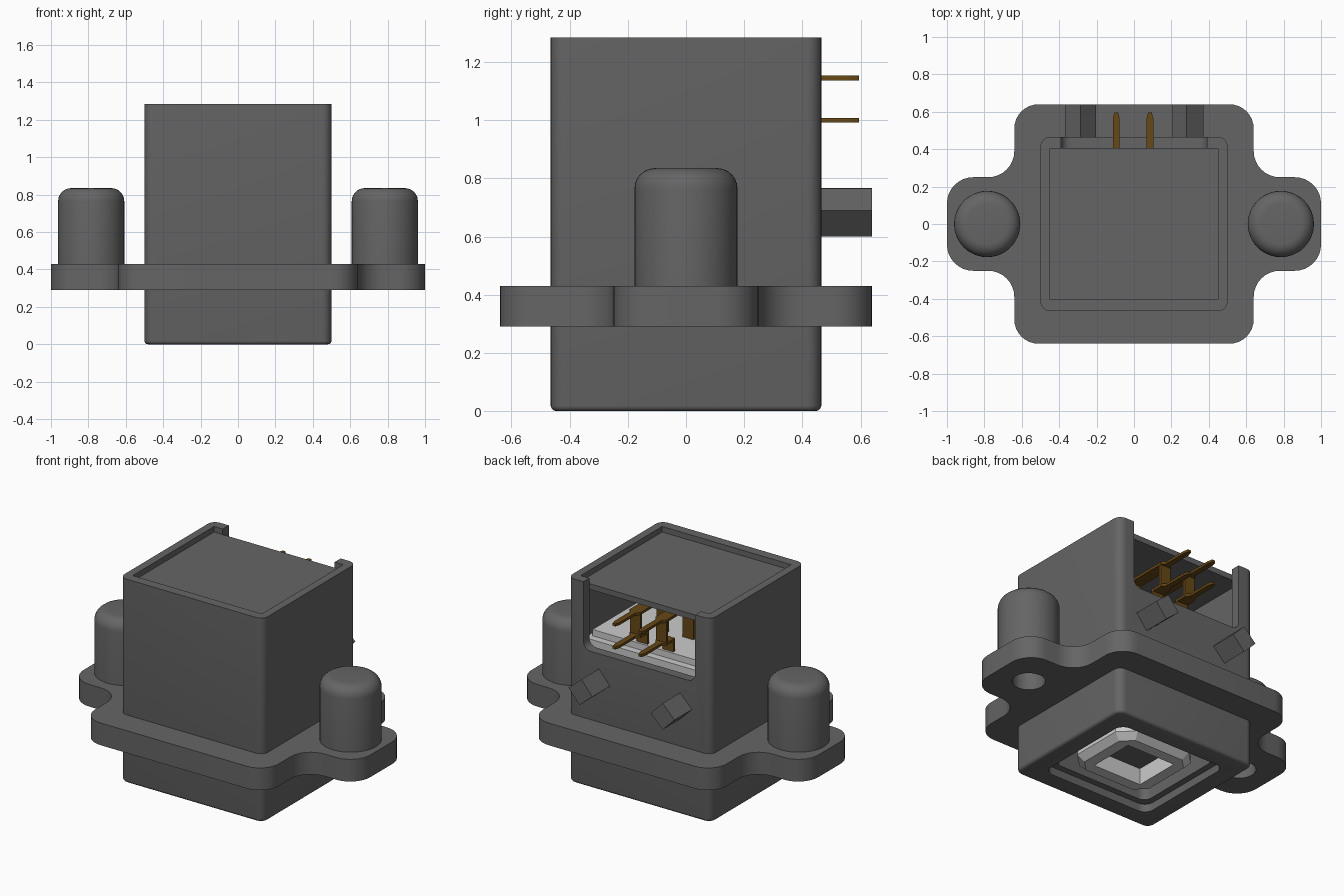
import bpy, bmesh, math
from mathutils import Vector

if "Cube" in bpy.data.objects:
    bpy.data.objects.remove(bpy.data.objects["Cube"], do_unlink=True)


def material(name, rgb):
    m = bpy.data.materials.new(name)
    m.use_nodes = True
    m.diffuse_color = (*rgb, 1)
    b = m.node_tree.nodes["Principled BSDF"]
    b.inputs["Base Color"].default_value = (*rgb, 1)
    b.inputs["Roughness"].default_value = 0.6
    return m


GREY = material("dark grey plastic", (0.13, 0.13, 0.13))
WHITE = material("light grey plastic", (0.6, 0.6, 0.6))
BRASS = material("brass", (0.135, 0.065, 0.008))


def rounded(corners, seg=8):
    """Outline from (x, y, radius) corners, convex or concave."""
    out = []
    n = len(corners)
    for i, (x, y, r) in enumerate(corners):
        p = Vector((x, y))
        if r == 0:
            out.append(p)
            continue
        u = (Vector(corners[i - 1][:2]) - p).normalized()
        v = (Vector(corners[(i + 1) % n][:2]) - p).normalized()
        half = u.angle(v) / 2
        t = r / math.tan(half)
        c = p + (u + v).normalized() * (r / math.sin(half))
        s, e = p + u * t - c, p + v * t - c
        a = math.atan2(s.y, s.x)
        d = math.atan2(s.x * e.y - s.y * e.x, s.dot(e))
        out += [c + Vector((math.cos(a + d * k / seg), math.sin(a + d * k / seg))) * r
                for k in range(seg + 1)]
    return out


def rect(hx, hy, r=0.0, cx=0, cy=0):
    return [(cx + hx, cy - hy, r), (cx + hx, cy + hy, r),
            (cx - hx, cy + hy, r), (cx - hx, cy - hy, r)]


def finish(bm, name, mat):
    bmesh.ops.recalc_face_normals(bm, faces=bm.faces)
    me = bpy.data.meshes.new(name)
    bm.to_mesh(me)
    bm.free()
    ob = bpy.data.objects.new(name, me)
    bpy.context.collection.objects.link(ob)
    me.materials.append(mat)
    return ob


def prism(name, corners, z0, z1, mat, seg=8, bottom_bevel=0, bevel_seg=3, along_y=False):
    """Extrude an outline from z0 to z1 (or an x-z outline along y)."""
    bm = bmesh.new()
    lift = (lambda p, h: (p.x, h, p.y)) if along_y else (lambda p, h: (p.x, p.y, h))
    face = bm.faces.new([bm.verts.new(lift(p, z0)) for p in rounded(corners, seg)])
    rim = list(face.edges)
    ext = bmesh.ops.extrude_face_region(bm, geom=[face], use_keep_orig=True)
    move = (0, z1 - z0, 0) if along_y else (0, 0, z1 - z0)
    bmesh.ops.translate(bm, vec=move,
                        verts=[g for g in ext["geom"] if isinstance(g, bmesh.types.BMVert)])
    bmesh.ops.recalc_face_normals(bm, faces=bm.faces)
    if bottom_bevel:
        bmesh.ops.bevel(bm, geom=rim, offset=bottom_bevel, segments=bevel_seg,
                        profile=0.5, affect='EDGES')
    return finish(bm, name, mat)


def cut(ob, cutters):
    """Subtract each cutter, bake the result and delete the cutters."""
    for c in cutters:
        c.hide_render = True
        m = ob.modifiers.new("cut", 'BOOLEAN')
        m.operation, m.solver, m.object = 'DIFFERENCE', 'EXACT', c
    dg = bpy.context.evaluated_depsgraph_get()
    me = bpy.data.meshes.new_from_object(ob.evaluated_get(dg))
    ob.modifiers.clear()
    ob.data = me
    for c in cutters:
        bpy.data.objects.remove(c, do_unlink=True)


def smooth(ob):
    bpy.ops.object.select_all(action='DESELECT')
    ob.select_set(True)
    bpy.context.view_layer.objects.active = ob
    bpy.ops.object.shade_smooth_by_angle(angle=math.radians(35))


# Housing: open top pocket, rear window and stepped socket underneath
housing = prism("housing", rect(0.5, 0.465, 0.05), 0, 1.285, GREY, bottom_bevel=0.018)
window = [(-0.39, 1.4, 0), (-0.39, 0.86, 0.05), (0.39, 0.86, 0.05), (0.39, 1.4, 0)]
cut(housing, [
    prism("pocket_cutter", rect(0.45, 0.405), 0.8, 1.4, GREY),
    prism("window_cutter", window, 0.38, 0.6, GREY, seg=4, along_y=True),
    prism("socket_cutter", rect(0.38, 0.345, 0.06), -0.1, 0.05, GREY),
    prism("inner_socket_cutter", rect(0.34, 0.305, 0.05), -0.1, 0.22, GREY),
])
smooth(housing)

# Lid sits just below the rim
prism("lid", rect(0.45, 0.405), 1.215, 1.25, GREY)

# Mounting flange with two ears, pierced by the post holes
quarter = [(1, 0.25, 0.14), (0.64, 0.25, 0.14), (0.64, 0.64, 0.13)]
half = quarter + [(-x, y, r) for x, y, r in reversed(quarter)]
flange = prism("mounting_flange", half + [(-x, -y, r) for x, y, r in half], 0.29, 0.43, GREY)
cut(flange, [prism("hole_cutter", rect(0.095, 0.095, 0.0949, cx=s * 0.785), 0.2, 0.5, GREY)
             for s in (-1, 1)]
    + [prism("core_cutter", rect(0.48, 0.445), 0.2, 0.5, GREY)])
smooth(flange)

# Hollow round posts on the ears
profile = [(0, 0.7), (0.095, 0.7), (0.095, 0.43), (0.177, 0.43)]
profile += [(0.107 + 0.07 * math.cos(a), 0.765 + 0.07 * math.sin(a))
            for a in [math.pi / 2 * k / 6 for k in range(7)]] + [(0, 0.835)]
for side, s in (("right", -1), ("left", 1)):
    bm = bmesh.new()
    vs = [bm.verts.new((r, 0, z)) for r, z in profile]
    es = [bm.edges.new(p) for p in zip(vs, vs[1:])]
    bmesh.ops.spin(bm, geom=vs + es, cent=(0, 0, 0), axis=(0, 0, 1),
                   angle=2 * math.pi, steps=48)
    bmesh.ops.remove_doubles(bm, verts=bm.verts, dist=1e-4)
    post = finish(bm, side + "_post", GREY)
    post.location.x = s * 0.785
    smooth(post)

# Square keys turned on edge at the back
for side, cx, turn in (("right", -0.285, 45), ("left", 0.288, 50)):
    corners = [(cx + 0.083 * math.cos(a), 0.683 + 0.083 * math.sin(a), 0)
               for a in [math.radians(turn + 45 + 90 * k) for k in range(4)]]
    prism(side + "_key", corners, 0.44, 0.64, GREY, along_y=True)

# Light insert: stepped carrier seen through the window
prism("carrier_base", rect(0.445, 0.375), 0.79, 0.885, WHITE)
prism("carrier_step", rect(0.42, 0.33), 0.88, 0.925, WHITE)

# Light insert: chamfered plug in the socket with a hollow centre
plug = prism("socket_plug", rect(0.28, 0.26, 0.09), 0.03, 0.24, WHITE,
             seg=1, bottom_bevel=0.04, bevel_seg=1)
cut(plug, [prism("plug_cutter", rect(0.17, 0.15), -0.1, 0.14, WHITE)])
prism("plug_floor", rect(0.168, 0.148), 0.133, 0.142, GREY)

# Contact pins: two columns, two rows, with bent-down tabs
for col, cx in (("right", -0.095), ("left", 0.085)):
    for row, z, y0 in (("lower", 1.0, 0.30), ("upper", 1.145, 0.10)):
        side = [(0.010, 0.595), (0.018, 0.565), (0.018, 0.41), (0.038, 0.385), (0.038, y0)]
        outline = [(cx + x, y, 0) for x, y in side]
        outline += [(cx - x, y, 0) for x, y in reversed(side)]
        prism(f"{col}_{row}_pin", outline, z - 0.008, z + 0.008, BRASS)
        prism(f"{col}_{row}_pin_leg", rect(0.038, 0.008, cx=cx, cy=y0 + 0.008),
              0.9, z + 0.008, BRASS)
    prism(col + "_pin_tab", rect(0.036, 0.008, cx=cx, cy=0.375), 1.0, 1.145, BRASS)
